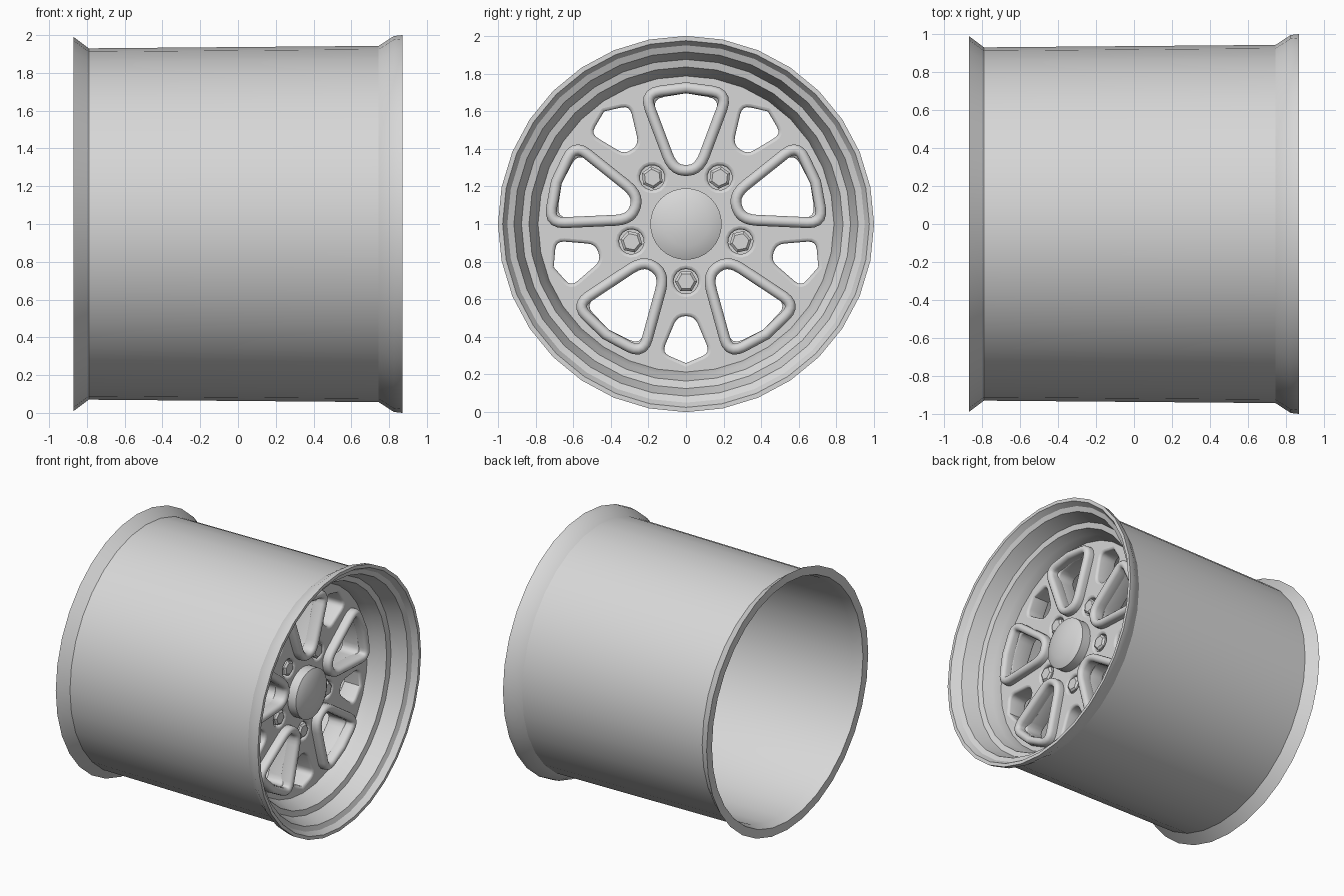
import bpy, bmesh
from math import pi, sin, cos, radians
from mathutils import Matrix, Vector

if "Cube" in bpy.data.objects:
    bpy.data.objects.remove(bpy.data.objects["Cube"])

# One metal colour
metal = bpy.data.materials.new("light_grey_metal")
metal.use_nodes = True
grey = (0.68, 0.68, 0.68, 1)
metal.diffuse_color = grey
metal.node_tree.nodes["Principled BSDF"].inputs["Base Color"].default_value = grey

# Wheel space: local x -> world y, local y -> world z, local z -> world x (axle)
WHEEL = Matrix(((0, 0, 1, 0), (1, 0, 0, 0), (0, 1, 0, 1), (0, 0, 0, 1)))


def place(obj, spin=0.0, radius=0.0, depth=0.0):
    """Put a part at a spoke angle, distance from the axle and depth."""
    obj.matrix_world = (WHEEL @ Matrix.Rotation(spin, 4, 'Z')
                        @ Matrix.Translation((0, radius, depth)))


def smooth(obj, angle):
    bpy.ops.object.select_all(action='DESELECT')
    obj.select_set(True)
    bpy.context.view_layer.objects.active = obj
    bpy.ops.object.shade_smooth_by_angle(angle=radians(angle))


def revolve(name, profile, segments, closed=False, **where):
    """Lathe a (radius, depth) profile about the axle direction."""
    bm = bmesh.new()
    verts = [bm.verts.new((r, 0, d)) for r, d in profile]
    pairs = list(zip(verts, verts[1:]))
    if closed:
        pairs.append((verts[-1], verts[0]))
    edges = [bm.edges.new(p) for p in pairs]
    bmesh.ops.spin(bm, geom=verts + edges, cent=(0, 0, 0), axis=(0, 0, 1),
                   angle=2 * pi, steps=segments, use_merge=True)
    bmesh.ops.remove_doubles(bm, verts=bm.verts, dist=0.0005)
    bmesh.ops.recalc_face_normals(bm, faces=bm.faces)
    mesh = bpy.data.meshes.new(name)
    bm.to_mesh(mesh)
    bm.free()
    mesh.materials.append(metal)
    obj = bpy.data.objects.new(name, mesh)
    bpy.context.collection.objects.link(obj)
    place(obj, **where)
    smooth(obj, 28)


def rounded(half, radius, steps=4):
    """Mirror a half outline and round its corners."""
    pts = [Vector(p) for p in half]
    pts += [Vector((-p.x, p.y)) for p in reversed(pts) if p.x > 0]
    out = []
    for i, p in enumerate(pts):
        if p.x == 0:
            out.append(p)
            continue
        a, b = pts[i - 1], pts[(i + 1) % len(pts)]
        a = p + (a - p).normalized() * min(radius, (a - p).length * 0.45)
        b = p + (b - p).normalized() * min(radius, (b - p).length * 0.45)
        for k in range(steps + 1):
            t = k / steps
            out.append(a * (1 - t) ** 2 + p * 2 * t * (1 - t) + b * t * t)
    return out


def circle(radius, count, offset=0.0):
    return [Vector((radius * cos(2 * pi * i / count),
                    radius * sin(2 * pi * i / count) + offset)) for i in range(count)]


def turned(points, spin):
    rot = Matrix.Rotation(spin, 2)
    return [rot @ p for p in points]


def outline_mesh(name, outlines, filled, bevel, extrude, **where):
    """Closed outlines as a bevelled plate with holes, or as a rounded wall."""
    curve = bpy.data.curves.new(name, 'CURVE')
    curve.dimensions = '2D' if filled else '3D'
    if filled:
        curve.fill_mode = 'BOTH'
        curve.offset = -bevel
    curve.extrude = extrude
    curve.bevel_depth = bevel
    curve.bevel_resolution = 2
    for points in outlines:
        spline = curve.splines.new('POLY')
        spline.points.add(len(points) - 1)
        for sp, p in zip(spline.points, points):
            sp.co = (p.x, p.y, 0, 1)
        spline.use_cyclic_u = True
    curve.materials.append(metal)
    obj = bpy.data.objects.new(name, curve)
    bpy.context.collection.objects.link(obj)
    place(obj, **where)
    bpy.ops.object.select_all(action='DESELECT')
    obj.select_set(True)
    bpy.context.view_layer.objects.active = obj
    bpy.ops.object.convert(target='MESH')
    smooth(bpy.context.view_layer.objects.active, 40)


FIFTHS = [2 * pi * i / 5 for i in range(5)]
FACE = 0.56        # depth of the spoke face
BOLT_RADIUS = 0.305

# Barrel with flared rear lip, stepped front lip and inner wall
revolve("rim_barrel", [
    (0.99, -0.87), (0.93, -0.79), (0.943, 0.745), (0.995, 0.825),
    (1.0, 0.87), (0.975, 0.87), (0.95, 0.83), (0.915, 0.815), (0.875, 0.7),
    (0.835, 0.69), (0.81, 0.62), (0.785, FACE - 0.005), (0.785, 0.44),
    (0.905, 0.4), (0.905, -0.8), (0.925, -0.87)], 32, closed=True)

# Spoke plate pierced by large windows, small windows and bolt holes
large = rounded([(0, 0.695), (0.185, 0.665), (0.045, 0.3)], 0.07)
small = rounded([(0, 0.74), (0.128, 0.685), (0.046, 0.49)], 0.045)
hole = circle(0.066, 16, BOLT_RADIUS)
cuts = [circle(0.82, 32)]
for a in FIFTHS:
    cuts += [turned(large, a), turned(small, a + pi), turned(hole, a + pi)]
outline_mesh("spoke_plate", cuts, True, 0.018, 0.057, depth=FACE - 0.075)

# Raised rounded frames round the large windows
frame = rounded([(0, 0.725), (0.222, 0.695), (0.068, 0.285)], 0.085, 5)
for i, a in enumerate(FIFTHS):
    outline_mesh(f"window_frame_{i + 1}", [frame], False, 0.029, 0.025,
                 spin=a, depth=FACE + 0.008)

# Bolt seats and hexagonal nuts
for i, a in enumerate(FIFTHS):
    spot = dict(spin=a + pi, radius=BOLT_RADIUS, depth=FACE)
    revolve(f"bolt_seat_{i + 1}", [(0, -0.05), (0.075, -0.05), (0.075, -0.09), (0, -0.09)],
            16, **spot)
    revolve(f"wheel_nut_{i + 1}", [(0, 0.008), (0.045, 0.008), (0.06, -0.005),
                                   (0.06, -0.06), (0, -0.06)], 6, **spot)

# Domed hub cap
revolve("hub_cap", [(0, 0.112), (0.06, 0.108), (0.12, 0.097), (0.165, 0.083),
                    (0.19, 0.07), (0.19, -0.02), (0, -0.02)], 32, depth=FACE)
